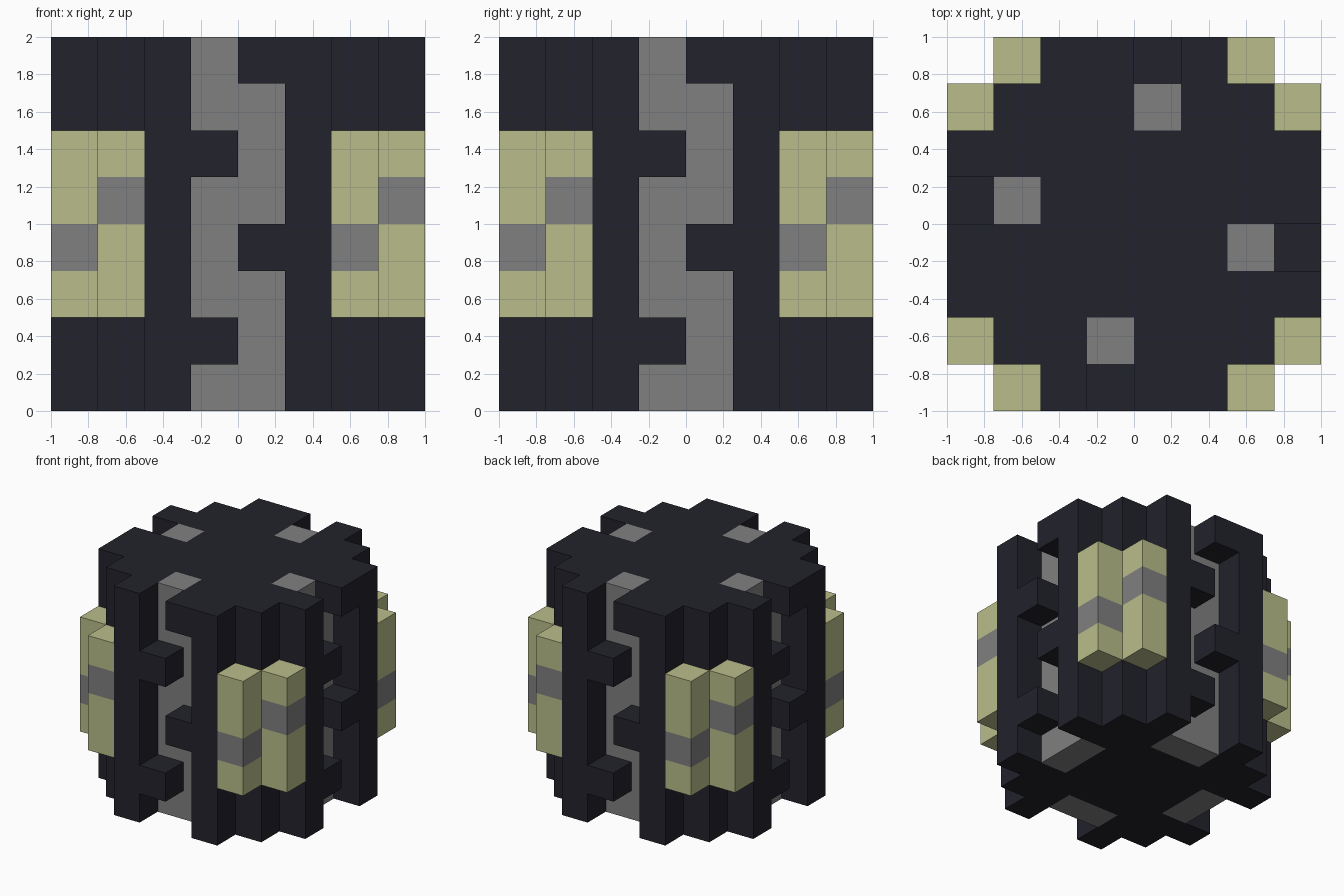
import bpy
import bmesh
import math

CELL = 0.25  # the model sits on an 8 x 8 x 8 block grid
SIDES = ("front", "left", "back", "right")

default = bpy.data.objects.get("Cube")
if default:
    bpy.data.objects.remove(default, do_unlink=True)


def make_material(name, colour):
    mat = bpy.data.materials.new(name)
    mat.use_nodes = True
    mat.diffuse_color = (*colour, 1)
    mat.node_tree.nodes["Principled BSDF"].inputs["Base Color"].default_value = (*colour, 1)
    return mat


dark = make_material("dark navy", (0.016, 0.016, 0.025))
grey = make_material("mid grey", (0.216, 0.216, 0.216))
cream = make_material("pale olive", (0.49, 0.515, 0.255))


def prism_mesh(name, outline, levels, mats):
    """Extrude a plan outline through the z levels, one material per storey."""
    bm = bmesh.new()
    rings = [[bm.verts.new((x * CELL, y * CELL, z * CELL)) for x, y in outline]
             for z in levels]
    slots = list(dict.fromkeys(mats))
    count = len(outline)
    for low, high, mat in zip(rings, rings[1:], mats):
        for i in range(count):
            j = (i + 1) % count
            face = bm.faces.new((low[i], low[j], high[j], high[i]))
            face.material_index = slots.index(mat)
    bm.faces.new(rings[0][::-1]).material_index = slots.index(mats[0])
    bm.faces.new(rings[-1]).material_index = slots.index(mats[-1])
    bmesh.ops.recalc_face_normals(bm, faces=bm.faces)
    mesh = bpy.data.meshes.new(name)
    bm.to_mesh(mesh)
    bm.free()
    for mat in slots:
        mesh.materials.append(mat)
    return mesh


def place(name, mesh, turn=0):
    obj = bpy.data.objects.new(name, mesh)
    obj.rotation_euler.z = turn * math.pi / 2
    bpy.context.collection.objects.link(obj)


def rect(x0, x1, y0, y1):
    return [(x0, y0), (x1, y0), (x1, y1), (x0, y1)]


def around(name, outline, levels, mats):
    """Repeat a front part on all four sides."""
    mesh = prism_mesh(name, outline, levels, mats)
    for turn, side in enumerate(SIDES):
        place(f"{side}_{name}", mesh, turn)


# Body: stepped plan with a deep groove in each side
outline = []
quarter = [(-3, -3), (-2, -3), (-2, -4), (-1, -4), (-1, -2),
           (1, -2), (1, -4), (2, -4), (2, -3)]
for _ in SIDES:
    outline += quarter
    quarter = [(-y, x) for x, y in quarter]
place("body", prism_mesh("body", outline, [0, 8], [dark]))

# Grey panels lining the grooves, the second one a block shorter
around("groove_panel_tall", rect(-1, 0, -3, -2), [0, 8], [grey])
around("groove_panel_short", rect(0, 1, -3, -2), [0, 7], [grey])

# Teeth reaching into the grooves alternately from each edge
around("top_tooth", rect(0, 1, -4, -2), [7, 8], [dark])
around("upper_tooth", rect(-1, 0, -4, -3), [5, 6], [dark])
around("middle_tooth", rect(0, 1, -4, -3), [3, 4], [dark])
around("lower_tooth", rect(-1, 0, -4, -3), [1, 2], [dark])

# Pale corner bars with a grey band at staggered heights
bands = [cream, grey, cream]
around("corner_bar_high_band", rect(-3, -2, -4, -3), [2, 4, 5, 6], bands)
around("corner_bar_low_band", rect(2, 3, -4, -3), [2, 3, 4, 6], bands)
